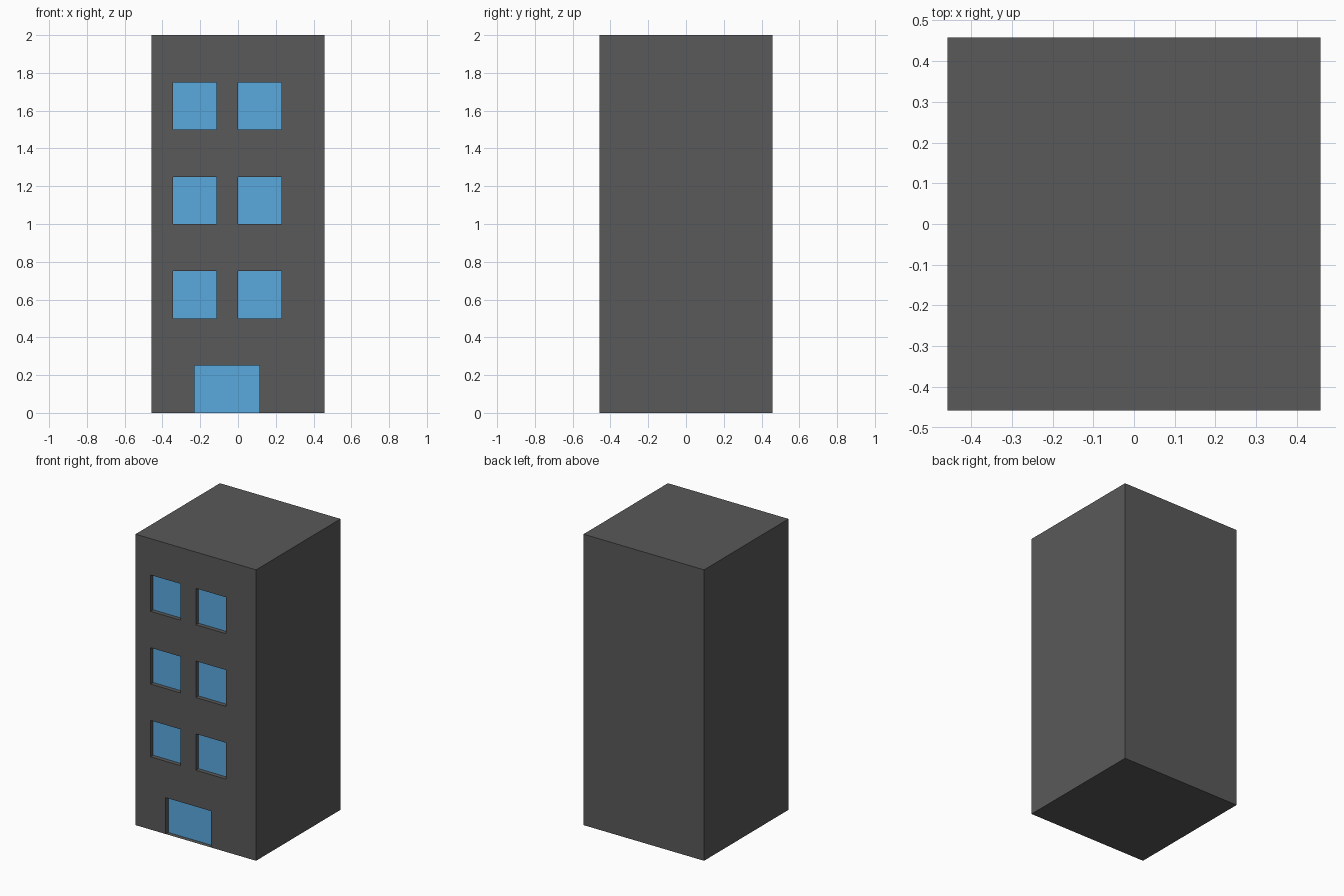
import bpy, bmesh
from mathutils import Vector

if "Cube" in bpy.data.objects:
    bpy.data.objects.remove(bpy.data.objects["Cube"])

W, H, U = 0.9167, 2.0, 0.9167 / 8   # width, height, facade module
DEPTH = 0.0286                      # recess depth of the glazing


def material(name, rgb):
    m = bpy.data.materials.new(name)
    m.diffuse_color = (*rgb, 1)
    m.use_nodes = True
    m.node_tree.nodes["Principled BSDF"].inputs["Base Color"].default_value = m.diffuse_color
    return m


# Tower block
bm = bmesh.new()
bmesh.ops.create_cube(bm, size=1)
for v in bm.verts:
    v.co = Vector((v.co.x * W, v.co.y * W, (v.co.z + 0.5) * H))


def front_faces(z0=0, z1=H):
    bm.normal_update()
    return [f for f in bm.faces
            if f.normal.y < -0.9 and z0 < f.calc_center_median().z < z1]


def slice_front(co, normal, z0=0, z1=H):
    faces = front_faces(z0, z1)
    geom = set(faces)
    for f in faces:
        geom.update(f.edges, f.verts)
    bmesh.ops.bisect_plane(bm, geom=list(geom), plane_co=co, plane_no=normal)


# Horizontal bands across the facade
for i in range(1, 8):
    slice_front((0, 0, i * 0.25), (0, 0, 1))

# Openings per band: door at the ground, two windows on each upper floor
openings = {0: [(-2, 1)]}
for band in (2, 4, 6):
    openings[band] = [(-3, -1), (0, 2)]

panes = []
for band, spans in openings.items():
    z0, z1 = band * 0.25, (band + 1) * 0.25
    for x in {x for span in spans for x in span}:
        slice_front((x * U, 0, 0), (1, 0, 0), z0, z1)
    panes += [f for f in front_faces(z0, z1)
              if any(a * U < f.calc_center_median().x < b * U for a, b in spans)]

# Recess the glass
bmesh.ops.inset_individual(bm, faces=panes, thickness=0, depth=-DEPTH)
for f in panes:
    f.material_index = 1

mesh = bpy.data.meshes.new("tower_block")
bm.to_mesh(mesh)
bm.free()
mesh.materials.append(material("wall", (0.1, 0.1, 0.1)))
mesh.materials.append(material("glass", (0.1, 0.4, 0.74)))
obj = bpy.data.objects.new("tower_block", mesh)
bpy.context.collection.objects.link(obj)
